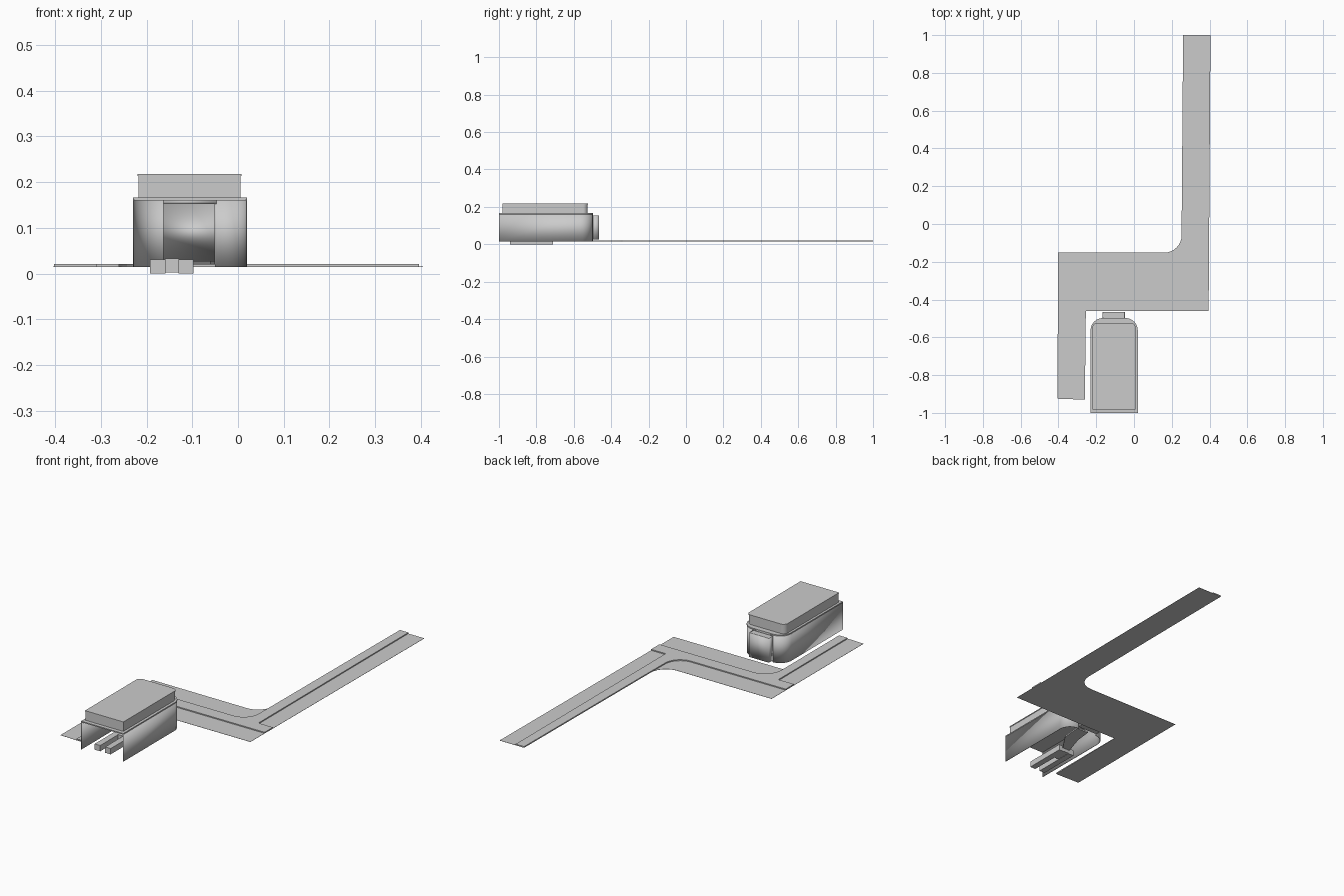
import bpy, bmesh, math
from mathutils import Vector

if "Cube" in bpy.data.objects:
    bpy.data.objects.remove(bpy.data.objects["Cube"])


def make(name, bm, smooth=False):
    bmesh.ops.recalc_face_normals(bm, faces=bm.faces)
    me = bpy.data.meshes.new(name)
    bm.to_mesh(me)
    bm.free()
    ob = bpy.data.objects.new(name, me)
    bpy.context.collection.objects.link(ob)
    if smooth:
        bpy.ops.object.select_all(action='DESELECT')
        ob.select_set(True)
        bpy.context.view_layer.objects.active = ob
        bpy.ops.object.shade_smooth_by_angle(angle=math.radians(35))
    return ob


def slab(name, pts, z0, z1, smooth=False):
    """Flat outline extruded from z0 to z1."""
    bm = bmesh.new()
    f = bm.faces.new([bm.verts.new((x, y, z0)) for x, y in pts])
    top = bmesh.ops.extrude_face_region(bm, geom=[f])['geom']
    for v in top:
        if isinstance(v, bmesh.types.BMVert):
            v.co.z = z1
    return make(name, bm, smooth)


def box(name, x0, x1, y0, y1, z0, z1):
    return slab(name, [(x0, y0), (x1, y0), (x1, y1), (x0, y1)], z0, z1)


def wall(name, pts, z0, z1, thick=0.003):
    """Thin upright sheet following a path."""
    bm = bmesh.new()
    lo = [bm.verts.new((x, y, z0)) for x, y in pts]
    hi = [bm.verts.new((x, y, z1)) for x, y in pts]
    for i in range(len(pts) - 1):
        bm.faces.new((lo[i], lo[i + 1], hi[i + 1], hi[i]))
    ob = make(name, bm, True)
    m = ob.modifiers.new("thickness", 'SOLIDIFY')
    m.thickness = thick
    m.offset = 0
    return ob


def arc(cx, cy, r, a0, a1, n=8):
    return [(cx + r * math.cos(math.radians(a0 + (a1 - a0) * i / n)),
             cy + r * math.sin(math.radians(a0 + (a1 - a0) * i / n)))
            for i in range(n + 1)]


def rounded_back(x0, x1, y0, y1, r):
    """Outline square at the front and rounded at the back."""
    return ([(x0, y0), (x1, y0)] + arc(x1 - r, y1 - r, r, 0, 90)
            + arc(x0 + r, y1 - r, r, 90, 180))


# zigzag path: low base sheet with rounded inner corner
outline = [(-0.405, -0.925), (-0.26, -0.93), (-0.255, -0.46), (0.395, -0.46),
           (0.405, 1.0), (0.26, 1.0)]
outline += arc(0.16, -0.06, 0.092, 0, -90) + [(-0.402, -0.15)]
slab("path_base", outline, 0.0145, 0.0155)

# raised strip running along the middle of the path
raised = [(-0.31, -0.925), (-0.26, -0.925)] + arc(-0.16, -0.44, 0.1, 180, 90)
raised += [(0.396, -0.34), (0.396, -0.27), (0.31, -0.27), (0.31, 1.0), (0.26, 1.0),
           (0.252, -0.03)]
raised += arc(0.16, -0.18, 0.09, 0, -90) + [(-0.402, -0.27), (-0.402, -0.34), (-0.31, -0.34)]
slab("path_raised_strip", raised, 0.015, 0.0212)

# shed walls: open front, open floor, rounded back corners
R = 0.065
wall("left_wall", [(-0.2285, -1.0)] + arc(-0.2285 + R, -0.5 - R, R, 180, 90)
     + [(-0.163, -0.5)], 0.015, 0.163)
wall("right_wall", [(0.0185, -1.0)] + arc(0.0185 - R, -0.5 - R, R, 0, 90)
     + [(-0.05, -0.5)], 0.015, 0.163)
wall("door_lintel", [(-0.165, -0.5), (-0.046, -0.5)], 0.152, 0.163)

# roof rim, raised lid and lid cap
slab("roof_rim", rounded_back(-0.23, 0.02, -1.0, -0.498, R), 0.160, 0.166, True)
slab("roof_lid", rounded_back(-0.218, 0.006, -0.98, -0.526, 0.025), 0.165, 0.213, True)
slab("roof_cap", rounded_back(-0.220, 0.008, -0.982, -0.524, 0.025), 0.213, 0.218, True)

# back doorway bay, open towards the inside
wall("bay_wall", [(-0.165, -0.5), (-0.165, -0.466), (-0.05, -0.466), (-0.05, -0.5)],
     0.025, 0.155)
box("bay_top", -0.166, -0.049, -0.5, -0.465, 0.152, 0.155)
box("bay_floor", -0.166, -0.049, -0.5, -0.465, 0.025, 0.028)

# fork rails under the shed, joined by a cross block and a rear arm
for side, x in (("left", -0.192), ("right", -0.130)):
    box("fork_" + side, x, x + 0.033, -0.94, -0.71, 0.0, 0.031)
box("fork_cross_block", -0.16, -0.129, -0.79, -0.71, 0.002, 0.033)
slab("fork_rear_arm", [(-0.165, -0.71), (-0.12, -0.71), (-0.06, -0.62), (-0.05, -0.51),
                       (-0.12, -0.51), (-0.13, -0.6)], 0.020, 0.028)
